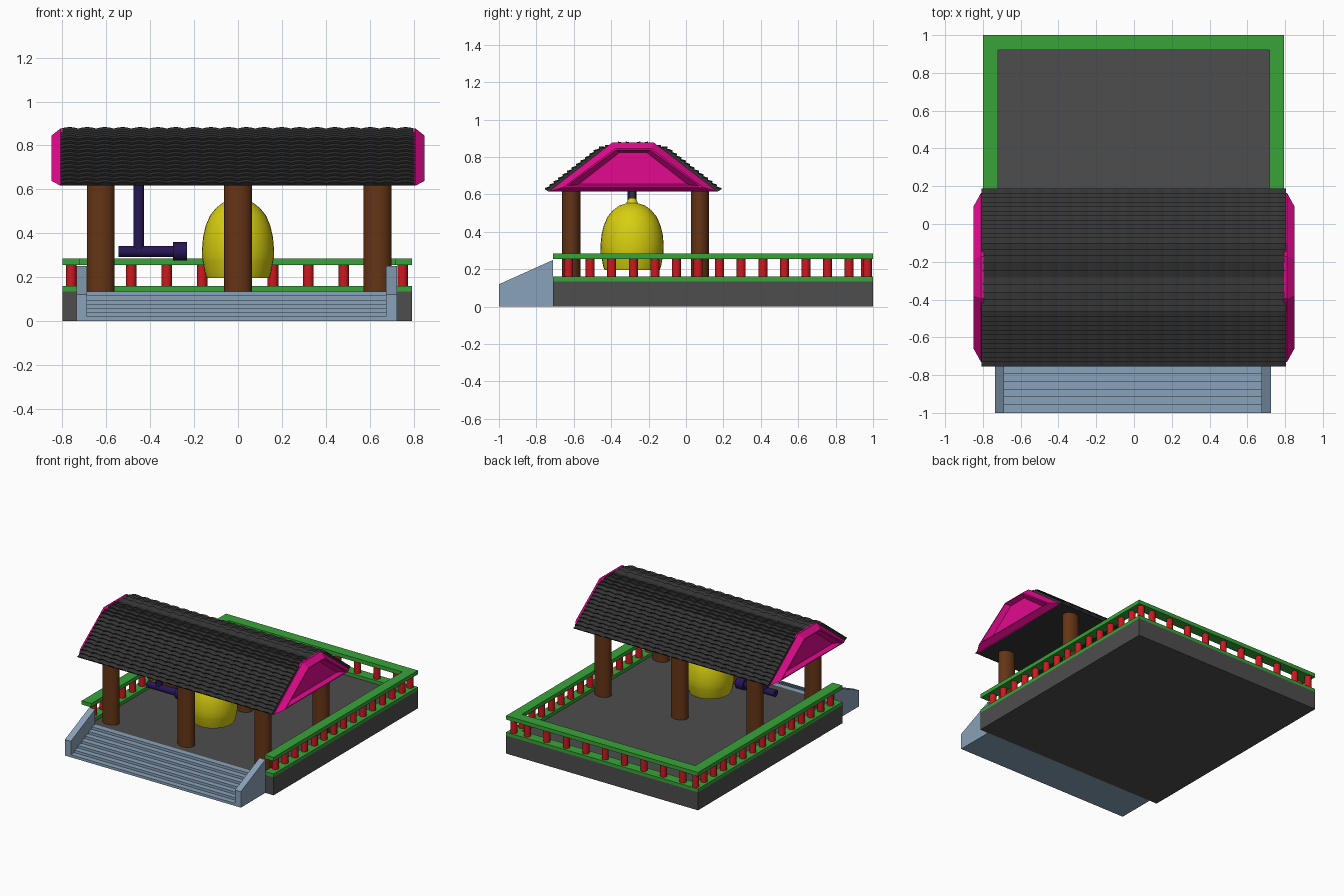
import bpy, bmesh, math
from mathutils import Vector

if "Cube" in bpy.data.objects:
    bpy.data.objects.remove(bpy.data.objects["Cube"])


def material(name, r, g, b):
    m = bpy.data.materials.new(name)
    m.diffuse_color = (r, g, b, 1)
    m.use_nodes = True
    m.node_tree.nodes["Principled BSDF"].inputs["Base Color"].default_value = m.diffuse_color
    return m


GREY = material("stone", .075, .075, .075)
GREEN = material("green", .04, .37, .04)
RED = material("red", .6, .01, .015)
BROWN = material("brown", .13, .035, .008)
BLUE = material("blue_grey", .25, .36, .48)
YELLOW = material("yellow", .68, .62, .005)
NAVY = material("navy", .02, .008, .09)
BLACK = material("dark_tile", .035, .035, .035)
PINK = material("pink", .75, .003, .27)


def finish(name, bm, mat, smooth=False):
    bmesh.ops.recalc_face_normals(bm, faces=bm.faces[:])
    me = bpy.data.meshes.new(name)
    bm.to_mesh(me)
    bm.free()
    me.materials.append(mat)
    ob = bpy.data.objects.new(name, me)
    bpy.context.collection.objects.link(ob)
    if smooth:
        bpy.ops.object.select_all(action='DESELECT')
        ob.select_set(True)
        bpy.context.view_layer.objects.active = ob
        bpy.ops.object.shade_smooth_by_angle(angle=math.radians(35))
    return ob


def prism(name, pts, a, b, axis, mat):
    """Extrude an outline from a to b: (x, y) along z, or (y, z) along x."""
    put = (lambda p, t: (p[0], p[1], t)) if axis == 'z' else (lambda p, t: (t, p[0], p[1]))
    bm = bmesh.new()
    lo = [bm.verts.new(put(p, a)) for p in pts]
    hi = [bm.verts.new(put(p, b)) for p in pts]
    bm.faces.new(lo)
    bm.faces.new(hi)
    for i in range(len(pts)):
        j = (i + 1) % len(pts)
        bm.faces.new((lo[i], lo[j], hi[j], hi[i]))
    return finish(name, bm, mat)


def lathe(name, prof, loc, mat, n=32, sy=1, along_x=False):
    """Revolve (radius, height) points; capped at both ends."""
    bm = bmesh.new()
    rings = []
    for r, h in prof:
        ring = []
        for k in range(n):
            t = 2 * math.pi * k / n
            c, s = r * math.cos(t), r * sy * math.sin(t)
            p = Vector((h, c, s)) if along_x else Vector((c, s, h))
            ring.append(bm.verts.new(p + Vector(loc)))
        rings.append(ring)
    for a, b in zip(rings, rings[1:]):
        for k in range(n):
            j = (k + 1) % n
            bm.faces.new((a[k], a[j], b[j], b[k]))
    bm.faces.new(rings[0])
    bm.faces.new(rings[-1])
    return finish(name, bm, mat, True)


# platform and the two U-shaped rails
L, R = -.8, .793
prism("platform", [(L, -.71), (R, -.71), (R, 1), (L, 1)], 0, .135, 'z', GREY)
u = [(L, -.71), (L + .08, -.71), (L + .08, .92), (R - .075, .92),
     (R - .075, -.71), (R, -.71), (R, 1), (L, 1)]
prism("lower_rail", u, .135, .16, 'z', GREEN)
prism("upper_rail", u, .255, .284, 'z', GREEN)

# balusters
spots = [(x, -.628 + .1154 * i) for x in (-.76, .75) for i in range(14)]
spots += [(x, .97) for x in (-.76, .75)]
spots += [(.1615 * i - .002, .96) for i in range(-4, 5)]
for x, y in spots:
    lathe("baluster", [(.024, .155), (.024, .26)], (x, y, 0), RED, 16)

# stairs with sloping side walls
steps = 7
prof = [(-.71, 0), (-1, 0)]
for i in range(steps):
    z = .135 * (i + 1) / steps
    prof += [(-1 + .29 * i / steps, z), (-1 + .29 * (i + 1) / steps, z)]
prism("stairs", prof, -.69, .68, 'x', BLUE)
wall = [(-1, 0), (-.71, 0), (-.71, .25), (-1, .12)]
prism("stair_wall_left", wall, -.737, -.688, 'x', BLUE)
prism("stair_wall_right", wall, .675, .724, 'x', BLUE)

# pillars
for x in (-.625, 0, .636):
    for y in (-.613, .075):
        lathe("pillar", [(.063, .13), (.063, .63)], (x, y, 0), BROWN, 32, .78)

# bell with a hollow underside, and its hanger
lathe("bell", [(.02, .5), (.11, .44), (.14, .33), (.13, .2), (.143, .196), (.15, .215),
               (.161, .275), (.163, .285), (.164, .33), (.159, .385), (.147, .435),
               (.128, .48), (.1, .515), (.068, .54), (.03, .553), (.026, .565), (.016, .58)],
      (0, -.288, 0), YELLOW, 32, 1.03)
lathe("bell_hanger", [(.017, .57), (.017, .63)], (0, -.288, 0), BLACK, 16)

# hanging striker
lathe("striker_post", [(.024, .32), (.024, .63)], (-.452, -.288, 0), NAVY, 24)
lathe("striker_log", [(.025, -.545), (.025, -.28)], (0, -.288, .317), NAVY, 24, 1, True)
lathe("striker_head", [(.042, -.296), (.042, -.232)], (0, -.288, .317), NAVY, 24, 1, True)

# roof: stepped tile rows with scallops along x, flat underneath
CY = -.283
half = []
for (y0, z0), (y1, z1), rows in (((.465, .622), (.18, .842), 12),
                                 ((.18, .842), (.08, .868), 3), ((.08, .868), (0, .87), 2)):
    d = Vector((y1 - y0, z1 - z0))
    n = Vector((-d.y, d.x)).normalized() * -.011
    for i in range(rows):
        a = Vector((y0, z0)) + d * i / rows
        b = Vector((y0, z0)) + d * (i + 1) / rows
        half += [a + n, b]
outline = [(CY - p.x, p.y) for p in half] + [(CY + p.x, p.y) for p in reversed(half[:-1])]
bm = bmesh.new()
sections = []
tiles, sub = 20, 4
for k in range(tiles * sub + 1):
    x = -.808 + 1.612 * k / (tiles * sub)
    dz = .007 * abs(math.sin(math.pi * k / sub)) - .003
    sec = [bm.verts.new((x, y, z + dz)) for y, z in outline]
    sec += [bm.verts.new((x, CY + .455, .617)), bm.verts.new((x, CY - .455, .617))]
    sections.append(sec)
for a, b in zip(sections, sections[1:]):
    for i in range(len(a)):
        j = (i + 1) % len(a)
        bm.faces.new((a[i], a[j], b[j], b[i]))
bm.faces.new(sections[0])
bm.faces.new(sections[-1])
finish("tiled_roof", bm, BLACK)

# gables: bevelled frame around a recessed panel
loops = [(.795, .448, .617, .112, .877), (.81, .448, .617, .112, .877),
         (.85, .375, .638, .095, .845), (.85, .355, .645, .09, .838),
         (.815, .29, .655, .072, .825)]
for side, s in (("left", -1), ("right", 1)):
    bm = bmesh.new()
    rings = [[bm.verts.new((s * x, CY + y, z)) for y, z in
              ((-b, zb), (b, zb), (t, zt), (-t, zt))] for x, b, zb, t, zt in loops]
    for a, c in zip(rings, rings[1:]):
        for i in range(4):
            j = (i + 1) % 4
            bm.faces.new((a[i], a[j], c[j], c[i]))
    bm.faces.new(rings[0])
    bm.faces.new(rings[-1])
    finish("gable_" + side, bm, PINK)
